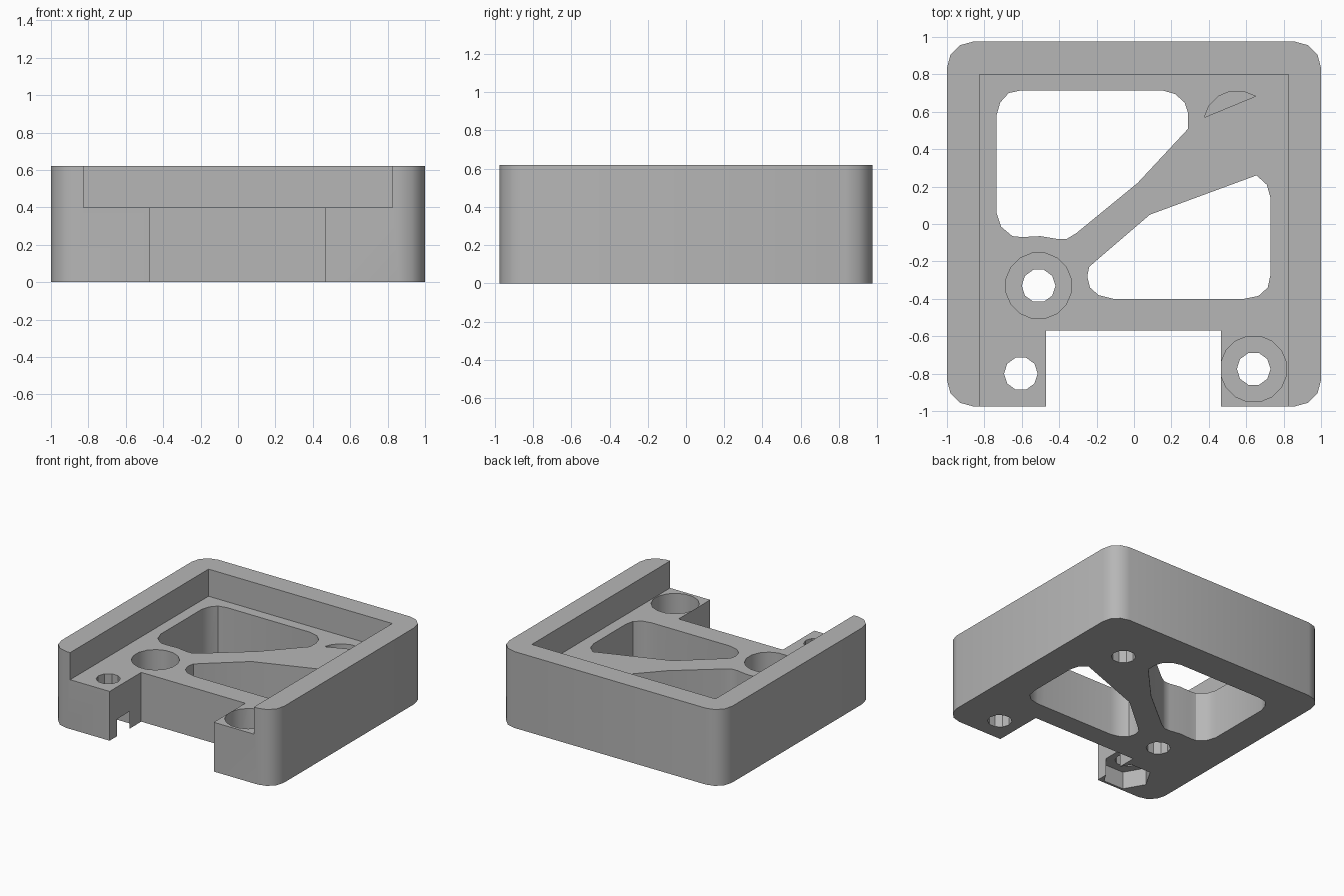
import bpy, bmesh, math

if "Cube" in bpy.data.objects:
    bpy.data.objects.remove(bpy.data.objects["Cube"], do_unlink=True)

HEIGHT, FLOOR, HALF_Y = 0.62, 0.4, 0.975
SEAT = 0.17            # height of the ledge under each screw head
BORE, HOLE, NUT = 0.178, 0.09, 0.18

grey = bpy.data.materials.new("plain grey")
grey.use_nodes = True
colour = (0.47, 0.47, 0.47, 1)
grey.diffuse_color = colour
grey.node_tree.nodes["Principled BSDF"].inputs["Base Color"].default_value = colour


def prism(name, points, low, high):
    """Extrude a flat outline from one height to another."""
    bm = bmesh.new()
    face = bm.faces.new([bm.verts.new((x, y, low)) for x, y in points])
    grown = bmesh.ops.extrude_face_region(bm, geom=[face])["geom"]
    for v in grown:
        if isinstance(v, bmesh.types.BMVert):
            v.co.z = high
    bmesh.ops.recalc_face_normals(bm, faces=bm.faces)
    mesh = bpy.data.meshes.new(name)
    bm.to_mesh(mesh)
    bm.free()
    mesh.materials.append(grey)
    obj = bpy.data.objects.new(name, mesh)
    bpy.context.collection.objects.link(obj)
    return obj


def ring(centre, radius, sides, turn=0.0):
    """Points of a regular polygon."""
    angles = [turn + math.tau * i / sides for i in range(sides)]
    return [(centre[0] + radius * math.cos(a), centre[1] + radius * math.sin(a))
            for a in angles]


def corner(sx, sy, start, radius=0.14):
    """Rounded outer corner, running anticlockwise from a start angle."""
    cx, cy = sx * (1 - radius), sy * (HALF_Y - radius)
    return [(cx + radius * math.cos(math.radians(start + 30 * i)),
             cy + radius * math.sin(math.radians(start + 30 * i))) for i in range(4)]


def cut(name, points, low, high):
    """Subtract a prism from the body."""
    cutter = prism(name, points, low, high)
    cutter.hide_render = True
    mod = body.modifiers.new(name, "BOOLEAN")
    mod.operation = "DIFFERENCE"
    mod.solver = "EXACT"
    mod.object = cutter
    bpy.context.view_layer.objects.active = body
    bpy.ops.object.modifier_apply(modifier=mod.name)
    bpy.data.objects.remove(cutter, do_unlink=True)


# Body outline with rounded corners and the front notch
outline = (corner(1, 1, 0) + corner(-1, 1, 90) + corner(-1, -1, 180)
           + [(-0.47, -HALF_Y), (-0.47, -0.57), (0.465, -0.57), (0.465, -HALF_Y)]
           + corner(1, -1, 270))
body = prism("mount_body", outline, 0, HEIGHT)

# Tray recess, open at the front
cut("tray_recess", [(-0.825, -1.2), (0.825, -1.2), (0.825, 0.8), (-0.825, 0.8)],
    FLOOR, 1)

# Two large windows either side of the diagonal rib
back_window = [(-0.735, 0.58), (-0.715, 0.65), (-0.67, 0.7), (-0.6, 0.715),
               (0.15, 0.715), (0.22, 0.695), (0.27, 0.65), (0.29, 0.59),
               (0.29, 0.51), (0.02, 0.22), (-0.31, -0.05), (-0.36, -0.08),
               (-0.41, -0.08), (-0.5, -0.065), (-0.6, -0.07), (-0.65, -0.065),
               (-0.71, -0.015), (-0.735, 0.06)]
front_window = [(0.655, 0.26), (0.71, 0.21), (0.73, 0.14), (0.73, -0.27),
                (0.715, -0.34), (0.665, -0.385), (0.59, -0.4), (-0.11, -0.4),
                (-0.19, -0.38), (-0.235, -0.34), (-0.25, -0.28), (-0.24, -0.23),
                (-0.195, -0.19), (0.085, 0.05)]
cut("back_window", back_window, -1, 1)
cut("front_window", front_window, -1, 1)

# Counterbored screw holes
half_step = math.pi / 16
for spot in [(-0.51, -0.33), (0.64, -0.775)]:
    cut("screw_bore", ring(spot, BORE, 16, half_step), SEAT, 1)
    cut("screw_hole", ring(spot, HOLE, 10), -1, SEAT + 0.05)

# Back screw hole, mostly covered by a thin skin of the floor
spot = (0.55, 0.535)
bore = ring(spot, BORE, 16, half_step)
cut("covered_bore", bore, SEAT, FLOOR - 0.005)
cut("covered_hole", ring(spot, HOLE, 10), -1, SEAT + 0.05)
cut("bore_opening", bore[2:8], FLOOR - 0.05, FLOOR + 0.05)

# Front post hole with a nut pocket underneath that breaks into the notch
spot = (-0.605, -0.8)
cut("post_hole", ring(spot, HOLE, 10), -1, 1)
cut("nut_pocket", ring(spot, NUT, 6), -1, 0.14)

# Smooth the rounded walls, keep the edges crisp
bpy.ops.object.select_all(action="DESELECT")
body.select_set(True)
bpy.context.view_layer.objects.active = body
bpy.ops.object.shade_smooth_by_angle(angle=math.radians(33))
